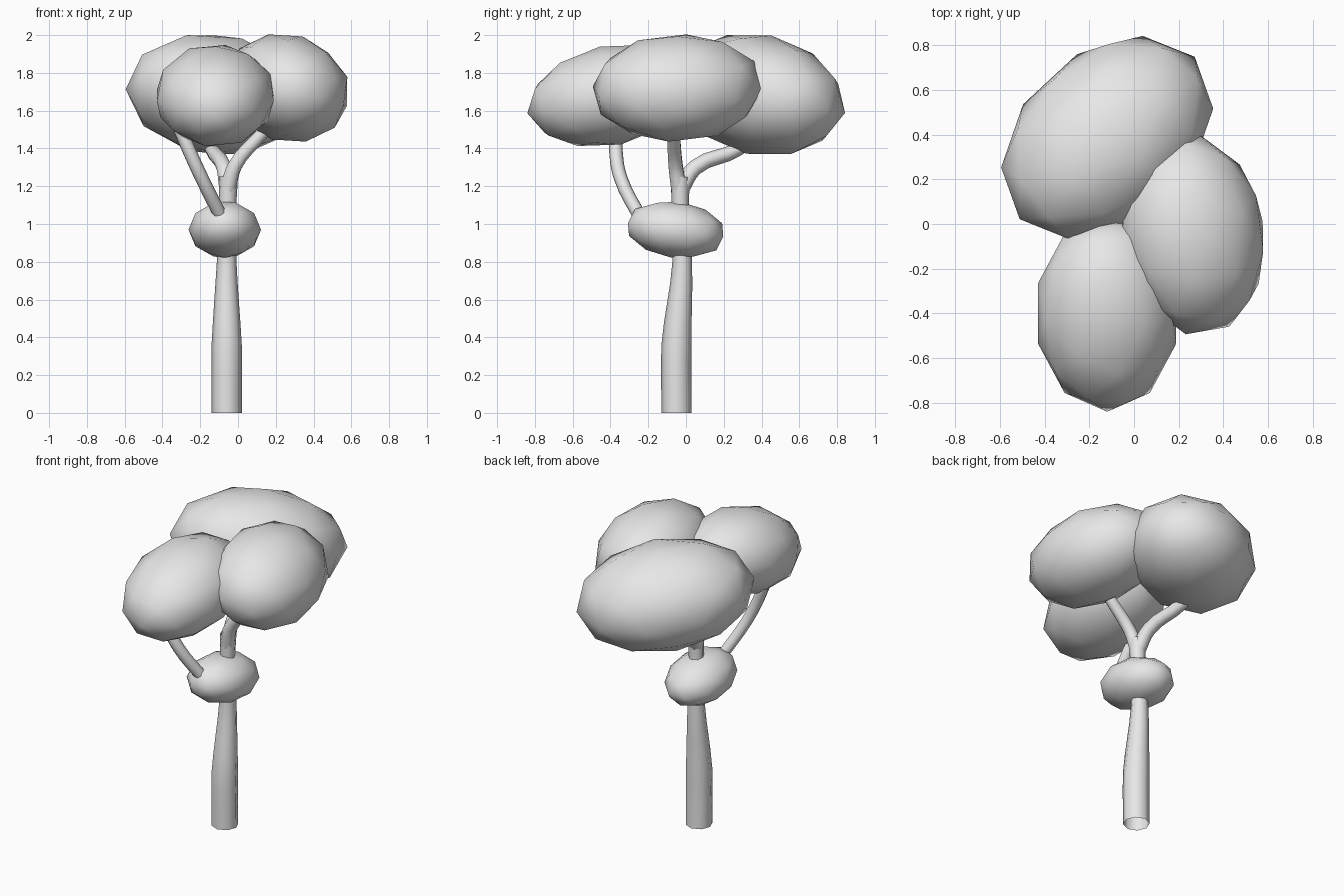
import bpy
from math import radians
from mathutils import Matrix, Vector

cube = bpy.data.objects.get("Cube")
if cube:
    bpy.data.objects.remove(cube, do_unlink=True)

grey = bpy.data.materials.new("plain_grey")
grey.use_nodes = True
grey.diffuse_color = (0.8, 0.8, 0.8, 1)
grey.node_tree.nodes["Principled BSDF"].inputs["Base Color"].default_value = (0.8, 0.8, 0.8, 1)


def finish(obj):
    obj.data.materials.clear()
    obj.data.materials.append(grey)
    for poly in obj.data.polygons:
        poly.use_smooth = True
        poly.material_index = 0


def blob(name, centre, scale, turn, tilt, tilt_axis="X"):
    """Low-poly ellipsoid, turned about z and then tilted about a world axis."""
    bpy.ops.mesh.primitive_ico_sphere_add(subdivisions=2, radius=1)
    obj = bpy.context.object
    obj.name = name
    obj.data.transform(
        Matrix.Rotation(radians(tilt), 4, tilt_axis)
        @ Matrix.Rotation(radians(turn), 4, "Z")
        @ Matrix.Diagonal(Vector((*scale, 1))))
    obj.location = centre
    finish(obj)


def limb(name, points):
    """Smooth eight-sided tube through points of (x, y, z, radius)."""
    curve = bpy.data.curves.new(name, "CURVE")
    curve.dimensions = "3D"
    curve.bevel_depth = 1
    curve.bevel_resolution = 2
    curve.resolution_u = 4
    spline = curve.splines.new("BEZIER")
    spline.bezier_points.add(len(points) - 1)
    for bez, (x, y, z, r) in zip(spline.bezier_points, points):
        bez.co = (x, y, z)
        bez.radius = r
        bez.handle_left_type = bez.handle_right_type = "AUTO"
    temp = bpy.data.objects.new(name + "_path", curve)
    bpy.context.collection.objects.link(temp)
    bpy.context.view_layer.update()
    graph = bpy.context.evaluated_depsgraph_get()
    mesh = bpy.data.meshes.new_from_object(temp.evaluated_get(graph))
    bpy.data.objects.remove(temp, do_unlink=True)
    bpy.data.curves.remove(curve)
    obj = bpy.data.objects.new(name, mesh)
    bpy.context.collection.objects.link(obj)
    finish(obj)


# Foliage
blob("back_crown", (-0.12, 0.385, 1.685), (0.39, 0.54, 0.32), -46.5, -12)
blob("front_crown", (-0.12, -0.40, 1.68), (0.325, 0.45, 0.265), 0, 12)
blob("left_crown", (0.26, -0.045, 1.72), (0.46, 0.335, 0.285), 99.5, 17, "Y")
blob("middle_clump", (-0.07, -0.055, 0.97), (0.268, 0.192, 0.15), 90, -8)

# Trunk, running up through the middle clump to the fork
limb("trunk", [(-0.06, -0.05, 0, 0.08), (-0.06, -0.05, 0.36, 0.08),
               (-0.06, -0.02, 0.8, 0.052), (-0.055, -0.03, 1.1, 0.046),
               (-0.05, -0.03, 1.25, 0.05)])

# Branches
limb("back_branch", [(-0.055, -0.03, 1.18, 0.045), (-0.075, 0.05, 1.3, 0.042),
                     (-0.14, 0.28, 1.4, 0.038), (-0.17, 0.38, 1.5, 0.036)])
limb("left_branch", [(-0.055, -0.035, 1.18, 0.045), (-0.015, -0.055, 1.31, 0.04),
                     (0.12, -0.065, 1.47, 0.036), (0.2, -0.07, 1.56, 0.036)])
limb("front_branch", [(-0.085, -0.24, 1.03, 0.036), (-0.19, -0.345, 1.24, 0.036),
                      (-0.25, -0.37, 1.37, 0.036), (-0.31, -0.37, 1.51, 0.036)])
